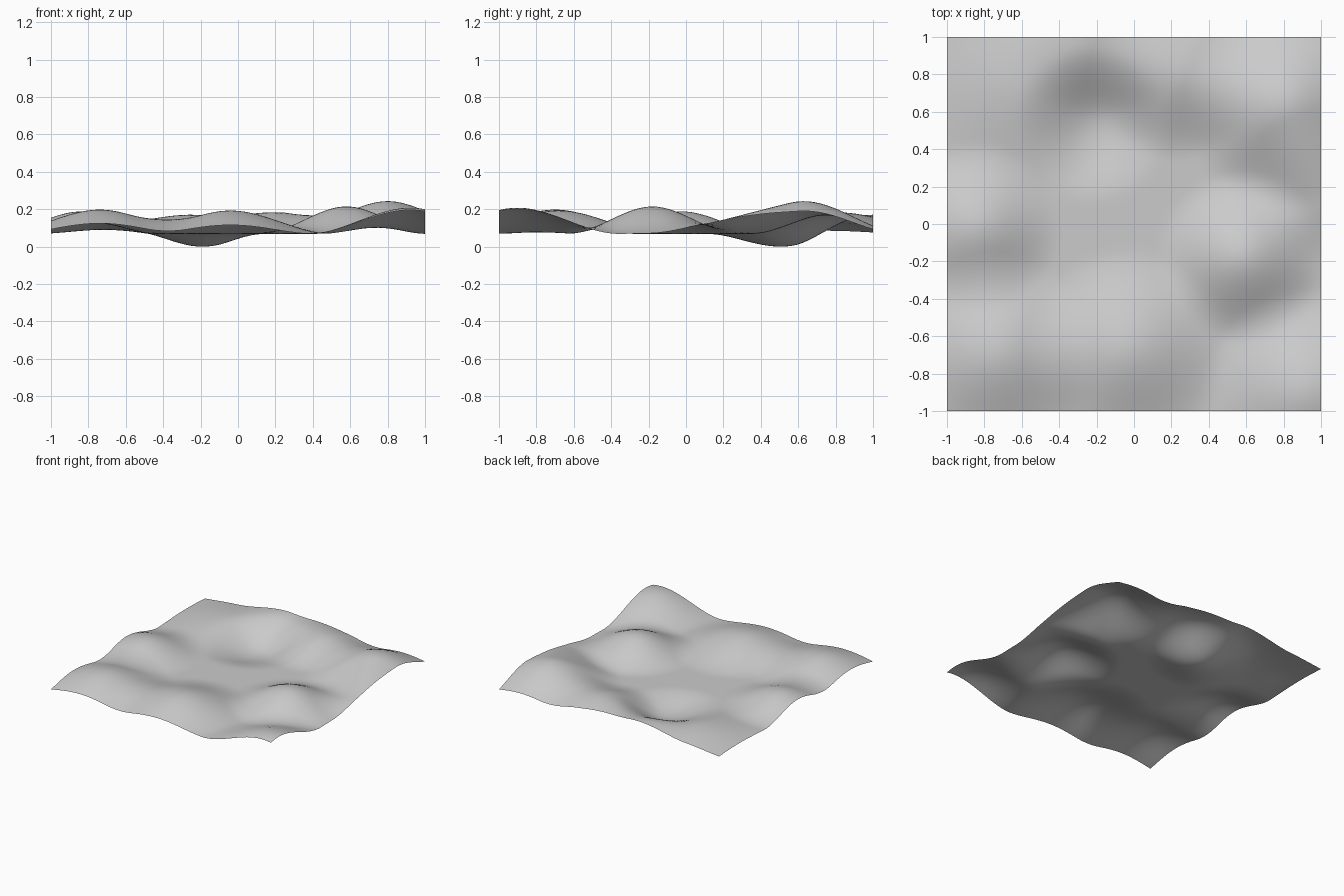
import bpy
import bmesh
from math import hypot

cube = bpy.data.objects.get("Cube")
if cube:
    bpy.data.objects.remove(cube, do_unlink=True)

BASE = 0.065

# Soft hills and one hollow: x, y, radius, rise
BUMPS = [
    (-0.23, 0.53, 0.42, -0.078),   # hollow
    (0.80, 0.63, 0.55, 0.175),     # tallest hill
    (1.00, 0.20, 0.40, 0.065),     # right shoulder
    (0.58, -0.18, 0.46, 0.147),    # right middle hill
    (0.92, -0.90, 0.55, 0.140),    # front left corner hill
    (-0.04, -0.68, 0.55, 0.125),   # front middle hill
    (-0.74, -0.70, 0.55, 0.130),   # front right corner hill
    (-0.84, -0.02, 0.46, 0.120),   # right side hill
    (0.22, 0.80, 0.46, 0.115),     # back middle hill
    (-0.20, 1.05, 0.50, 0.095),    # back ridge
    (-0.60, 0.75, 0.60, 0.065),    # back corner rise
]


def height(x, y):
    z = BASE
    for bx, by, radius, rise in BUMPS:
        t = max(0.0, 1 - hypot(x - bx, y - by) / radius)
        z += rise * t * t * (3 - 2 * t)
    return z


# Colour
grey = bpy.data.materials.new("light_grey")
grey.use_nodes = True
colour = (0.6, 0.6, 0.6, 1)
grey.diffuse_color = colour
grey.node_tree.nodes["Principled BSDF"].inputs["Base Color"].default_value = colour

# Terrain sheet, a fine grid lifted by the hills
mesh = bpy.data.meshes.new("terrain")
bm = bmesh.new()
bmesh.ops.create_grid(bm, x_segments=64, y_segments=64, size=1)
for v in bm.verts:
    v.co.z = height(v.co.x, v.co.y)
lowest = min(v.co.z for v in bm.verts)
for v in bm.verts:
    v.co.z -= lowest
for f in bm.faces:
    f.smooth = True
bm.to_mesh(mesh)
bm.free()
mesh.materials.append(grey)
terrain = bpy.data.objects.new("terrain", mesh)
bpy.context.collection.objects.link(terrain)
